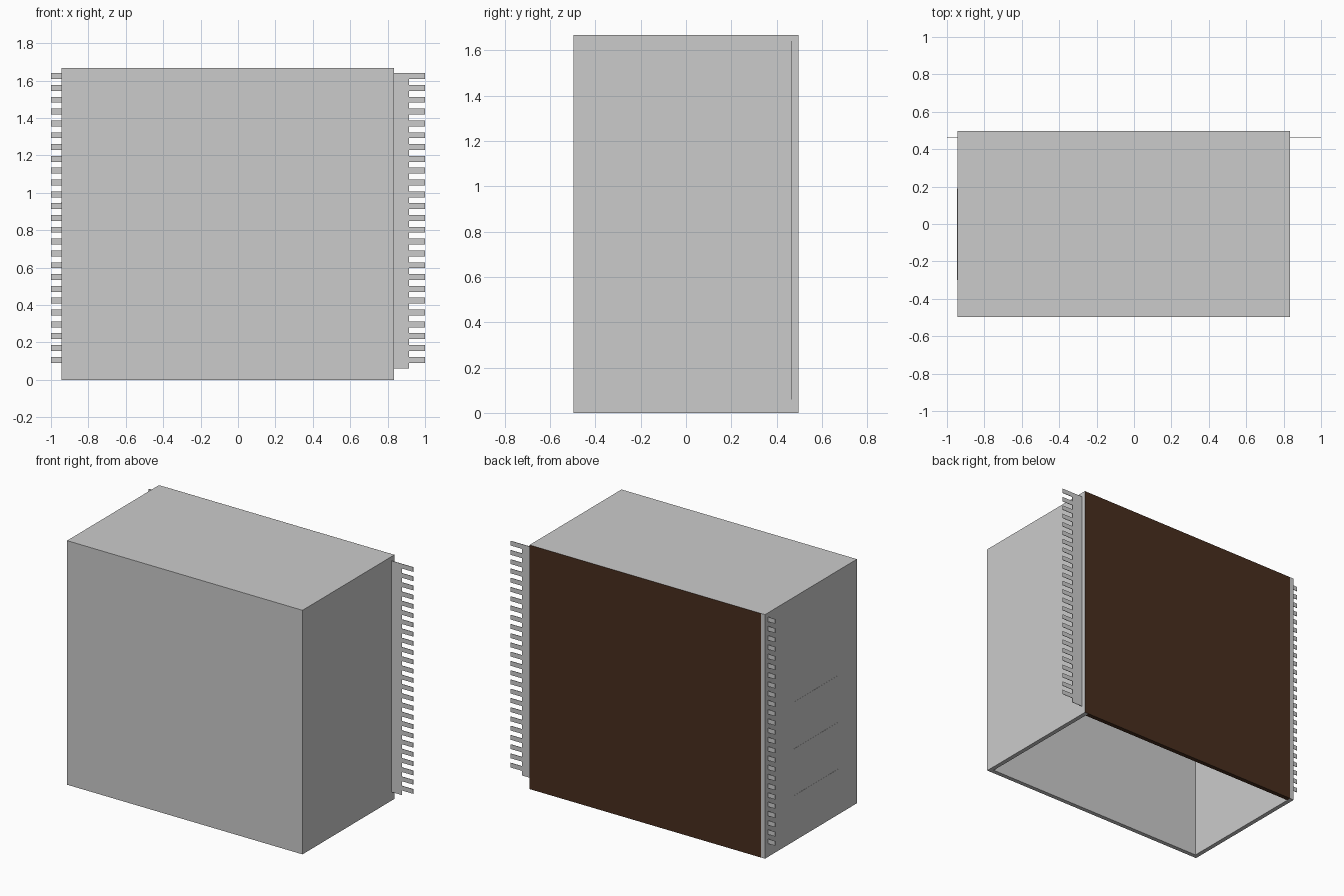
import bpy, bmesh

if "Cube" in bpy.data.objects:
    bpy.data.objects.remove(bpy.data.objects["Cube"])

X0, X1, Y, H, T = -0.945, 0.835, 0.496, 1.668, 0.03


def add_box(bm, x0, x1, y0, y1, z0, z1):
    v = bmesh.ops.create_cube(bm, size=1)["verts"]
    bmesh.ops.scale(bm, vec=(x1 - x0, y1 - y0, z1 - z0), verts=v)
    bmesh.ops.translate(bm, vec=((x0 + x1) / 2, (y0 + y1) / 2, (z0 + z1) / 2), verts=v)


def finish(name, bm, color=None):
    me = bpy.data.meshes.new(name)
    bm.to_mesh(me)
    bm.free()
    ob = bpy.data.objects.new(name, me)
    bpy.context.collection.objects.link(ob)
    if color:
        mat = bpy.data.materials.new(name + "_color")
        mat.diffuse_color = color
        mat.use_nodes = True
        mat.node_tree.nodes["Principled BSDF"].inputs["Base Color"].default_value = mat.diffuse_color
        me.materials.append(mat)
    return ob


# Casing: hollow shell, open at the bottom and at the back
bm = bmesh.new()
add_box(bm, X0, X1, -Y, Y, 0, H)
bm.normal_update()
openings = [f for f in bm.faces if f.normal.z < -0.9 or f.normal.y > 0.9]
bmesh.ops.delete(bm, geom=openings, context="FACES")
casing = finish("casing", bm)
wall = casing.modifiers.new("wall", "SOLIDIFY")
wall.thickness = T
wall.offset = -1
wall.use_even_offset = True

# Brown back panel, a hair proud of the casing edges
bm = bmesh.new()
add_box(bm, X0 + T, X1 - T, Y - T + 0.001, Y, 0, H - T)
add_box(bm, X0 + T, X1, Y, Y + 0.001, 0, H)
finish("back_panel", bm, (0.065, 0.027, 0.013, 1))

# Toothed sheet: one comb outline running through both side walls
N, Z0, Z1, STEP = 25, 0.06, 1.64, 0.915
pitch = (Z1 - Z0) / N
right = []
for i in range(N):
    z = Z0 + i * pitch
    right += [(STEP, z), (STEP, z + pitch / 2), (1.0, z + pitch / 2), (1.0, z + pitch)]
left = [(-x, z) for x, z in reversed(right)]
bm = bmesh.new()
face = bm.faces.new([bm.verts.new((x, Y - T - 0.003, z)) for x, z in right + left])
ext = bmesh.ops.extrude_face_region(bm, geom=[face])
bmesh.ops.translate(bm, vec=(0, 0.003, 0),
                    verts=[e for e in ext["geom"] if isinstance(e, bmesh.types.BMVert)])
bmesh.ops.recalc_face_normals(bm, faces=bm.faces)
finish("toothed_sheet", bm)

# Three hairline slits on the left wall
bm = bmesh.new()
for z in (0.31, 0.63, 0.95):
    add_box(bm, X0 - 0.001, X0 + 0.005, -0.30, 0.19, z - 0.0015, z + 0.0015)
finish("side_slits", bm)
